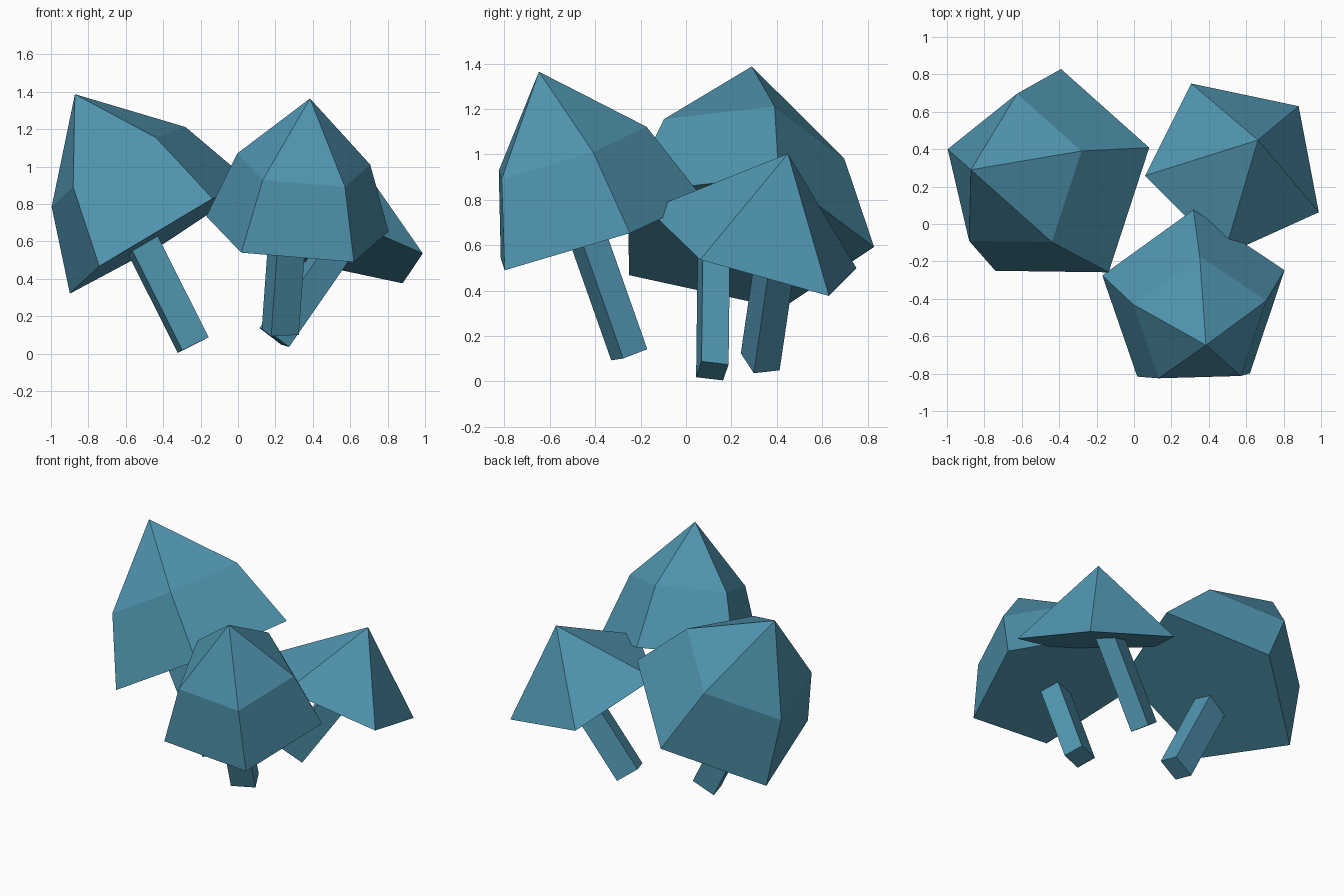
import bpy, bmesh, math
from mathutils import Vector, Matrix

if "Cube" in bpy.data.objects:
    bpy.data.objects.remove(bpy.data.objects["Cube"])

teal = bpy.data.materials.new("teal")
teal.diffuse_color = (0.08, 0.30, 0.43, 1)
teal.use_nodes = True
teal.node_tree.nodes["Principled BSDF"].inputs["Base Color"].default_value = teal.diffuse_color


def finish(name, bm):
    bmesh.ops.recalc_face_normals(bm, faces=bm.faces)
    me = bpy.data.meshes.new(name)
    bm.to_mesh(me)
    bm.free()
    me.materials.append(teal)
    ob = bpy.data.objects.new(name, me)
    bpy.context.collection.objects.link(ob)
    return ob


def cap(name, centre, apex, rim_point, rings):
    """Five-sided cap with a flat underside; rings = (height share, radius share)."""
    c, a = Vector(centre), Vector(apex)
    axis = a - c
    n = axis.normalized()
    r = Vector(rim_point) - c
    r = (r - n * r.dot(n)).normalized() * r.length
    bm = bmesh.new()
    loops = []
    for h, s in rings:
        loops.append([bm.verts.new(c + axis * h + Matrix.Rotation(math.tau * i / 5, 3, n) @ r * s)
                      for i in range(5)])
    top = bm.verts.new(a)
    bm.faces.new(loops[0])
    for i in range(5):
        j = (i + 1) % 5
        for lo, hi in zip(loops, loops[1:]):
            bm.faces.new((lo[i], lo[j], hi[j], hi[i]))
        bm.faces.new((loops[-1][i], loops[-1][j], top))
    return finish(name, bm)


def stem(name, base, u, v, length):
    """Leaning square-cut stem; u and v are the edges of its foot."""
    b, u, v = Vector(base), Vector(u), Vector(v)
    up = u.cross(v).normalized() * length
    bm = bmesh.new()
    foot = bm.faces.new([bm.verts.new(b + u * p + v * q)
                         for p, q in ((-.5, -.5), (.5, -.5), (.5, .5), (-.5, .5))])
    ext = bmesh.ops.extrude_face_region(bm, geom=[foot], use_keep_orig=True)
    bmesh.ops.translate(bm, vec=up, verts=[e for e in ext["geom"] if isinstance(e, bmesh.types.BMVert)])
    return finish(name, bm)


domed = [(0, 1), (0.5, 0.73)]
flat = [(0, 1)]

# large mushroom, left
cap("large_cap", (-.417, .23, .623), (-.872, .29, 1.387), (-.743, -.25, .47), domed)
stem("large_stem", (-.24, .116, .046), (.14, .024, .07), (-.025, .119, -.014), .68)

# medium mushroom, front right
cap("medium_cap", (.318, -.412, .644), (.385, -.648, 1.364), (.62, -.80, .493), domed)
stem("medium_stem", (.226, -.25, .117), (.148, .053, .008), (-.05, .106, .041), .68)

# small mushroom, back right
cap("small_cap", (.543, .307, .58), (.663, .449, 1.003), (.882, .632, .382), flat)
stem("small_stem", (.194, .327, .086), (.115, .057, -.088), (-.043, .114, .013), .68)
